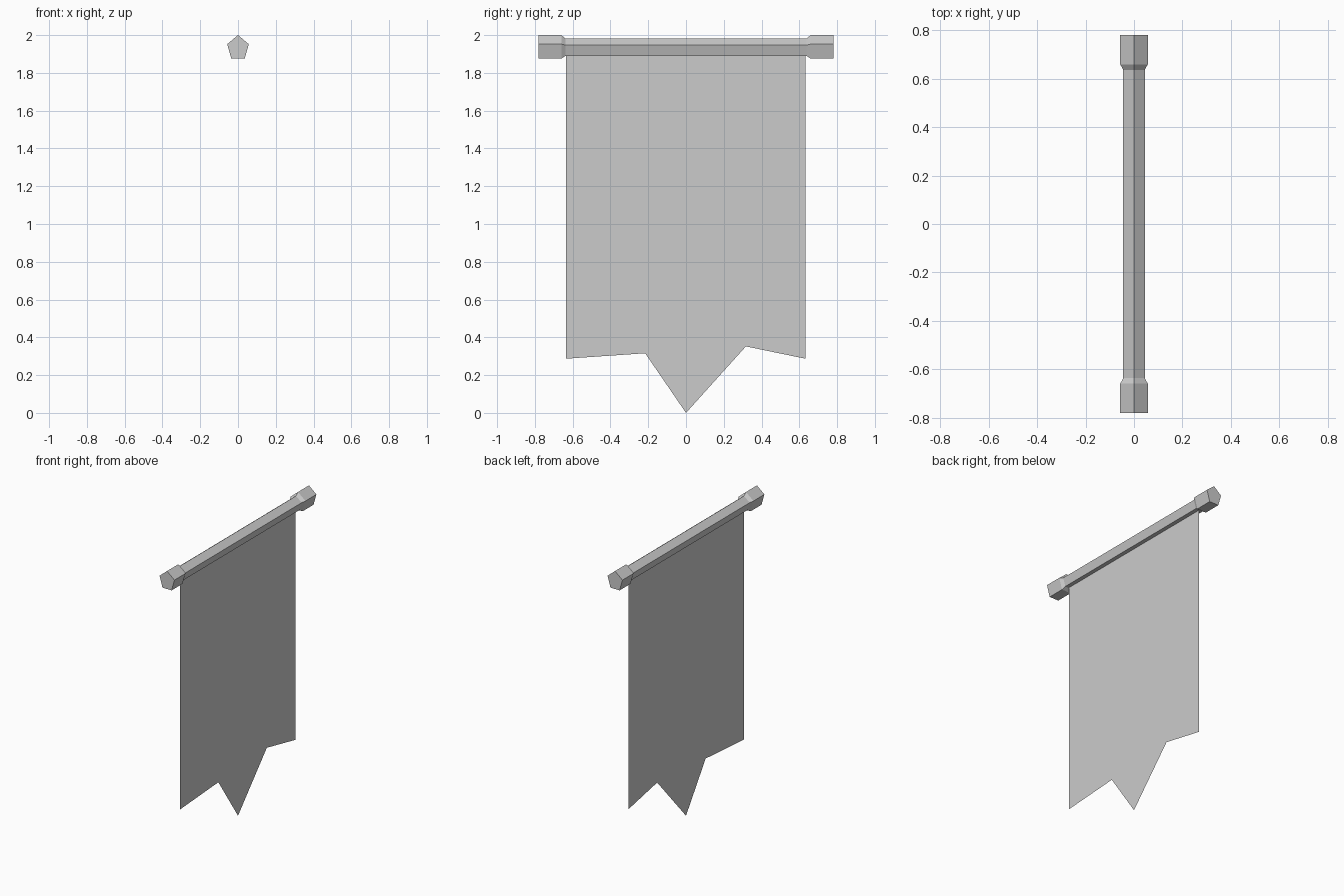
import bpy, bmesh
from math import sin, cos, tau

if "Cube" in bpy.data.objects:
    bpy.data.objects.remove(bpy.data.objects["Cube"])


def finish(name, bm):
    mesh = bpy.data.meshes.new(name)
    bm.to_mesh(mesh)
    bm.free()
    obj = bpy.data.objects.new(name, mesh)
    bpy.context.collection.objects.link(obj)
    return obj


def pentagon(bm, y, rx, rz, zc=1.931):
    return [bm.verts.new((rx * sin(tau * i / 5), y, zc + rz * cos(tau * i / 5)))
            for i in range(5)]


# Five-sided pole with thicker ends: (y, x radius, z radius) per ring
half = [(0.637, 0.047, 0.05), (0.66, 0.06, 0.069), (0.78, 0.06, 0.069)]
rings = [(-y, rx, rz) for y, rx, rz in reversed(half)] + half
bm = bmesh.new()
loops = [pentagon(bm, *r) for r in rings]
for a, b in zip(loops, loops[1:]):
    for i in range(5):
        j = (i + 1) % 5
        bm.faces.new((a[i], a[j], b[j], b[i]))
bm.faces.new(loops[0])
bm.faces.new(loops[-1])
bmesh.ops.recalc_face_normals(bm, faces=bm.faces)
finish("banner_pole", bm)

# Flat cloth with worn edges and a pointed hem, as (y, z) outline
outline = [(-0.635, 1.92), (-0.57, 1.1), (-0.635, 0.675), (-0.635, 0.287),
           (-0.315, 0.46), (0, 0), (0.317, 0.352), (0.632, 0.287),
           (0.632, 0.495), (0.587, 0.69), (0.632, 1.09), (0.632, 1.92)]
bm = bmesh.new()
cloth = bm.faces.new([bm.verts.new((0, y, z)) for y, z in outline])
bmesh.ops.triangulate(bm, faces=[cloth])
finish("banner_cloth", bm)
